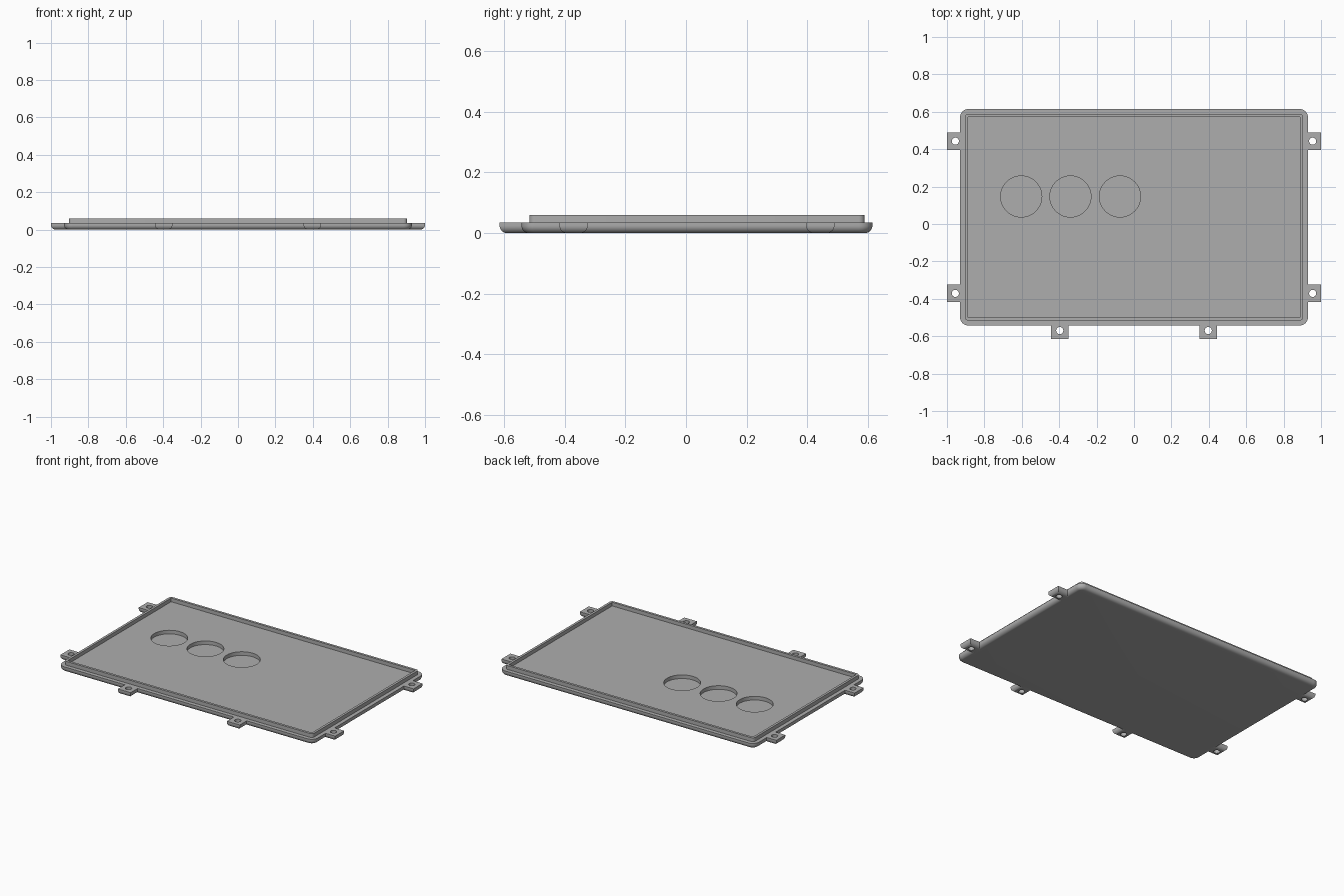
import bpy, bmesh, math
from mathutils import Matrix, Vector

if "Cube" in bpy.data.objects:
    bpy.data.objects.remove(bpy.data.objects["Cube"])

TOP, FLOOR, RIM, FILLET = 0.035, 0.036, 0.06, 0.025

grey = bpy.data.materials.new("plain_grey")
grey.use_nodes = True
COLOR = (0.42, 0.42, 0.42, 1)
grey.diffuse_color = COLOR
grey.node_tree.nodes["Principled BSDF"].inputs["Base Color"].default_value = COLOR


def make_object(name, bm):
    bmesh.ops.recalc_face_normals(bm, faces=bm.faces)
    mesh = bpy.data.meshes.new(name)
    bm.to_mesh(mesh)
    bm.free()
    mesh.materials.append(grey)
    ob = bpy.data.objects.new(name, mesh)
    bpy.context.collection.objects.link(ob)
    return ob


def smooth(ob):
    bpy.ops.object.select_all(action="DESELECT")
    ob.select_set(True)
    bpy.context.view_layer.objects.active = ob
    bpy.ops.object.shade_smooth_by_angle(angle=math.radians(35))


def rounded_loop(bm, x, y0, y1, radius, z, steps=8):
    """Ring of vertices around a rectangle with rounded corners."""
    corners = [(1, 1, 0), (-1, 1, 90), (-1, -1, 180), (1, -1, 270)]
    ring = []
    for sx, sy, start in corners:
        cx = sx * (x - radius)
        cy = y1 - radius if sy > 0 else y0 + radius
        for i in range(steps + 1):
            a = math.radians(start + 90 * i / steps)
            ring.append(bm.verts.new((cx + radius * math.cos(a),
                                      cy + radius * math.sin(a), z)))
    return ring


def cylinder_cutter(name, x, y, radius, z0, z1):
    bm = bmesh.new()
    bmesh.ops.create_cone(bm, cap_ends=True, segments=48, radius1=radius,
                          radius2=radius, depth=z1 - z0,
                          matrix=Matrix.Translation((x, y, (z0 + z1) / 2)))
    ob = make_object(name, bm)
    ob.hide_render = True
    ob.hide_set(True)
    return ob


def cut(ob, cutter):
    mod = ob.modifiers.new("hole", "BOOLEAN")
    mod.operation = "DIFFERENCE"
    mod.solver = "EXACT"
    mod.object = cutter
    bpy.context.view_layer.objects.active = ob
    bpy.ops.object.modifier_apply(modifier=mod.name)
    bpy.data.objects.remove(cutter)


# Lid plate: filleted underside, ledge, raised rim and recessed floor
bm = bmesh.new()
rings = []
for i in range(9):
    a = math.pi / 2 * i / 8
    inset = FILLET * (1 - math.sin(a))
    rings.append(rounded_loop(bm, 0.93 - inset, -0.543 + inset, 0.615 - inset,
                              0.045 - inset, FILLET * (1 - math.cos(a))))
rings.append(rounded_loop(bm, 0.93, -0.543, 0.615, 0.045, TOP))
rings.append(rounded_loop(bm, 0.904, -0.517, 0.589, 0.019, TOP))
rings.append(rounded_loop(bm, 0.904, -0.517, 0.589, 0.019, RIM))
rings.append(rounded_loop(bm, 0.888, -0.501, 0.573, 0.005, RIM))
rings.append(rounded_loop(bm, 0.888, -0.501, 0.573, 0.005, FLOOR))
for low, high in zip(rings, rings[1:]):
    for i in range(len(low)):
        j = (i + 1) % len(low)
        bm.faces.new((low[i], low[j], high[j], high[i]))
bm.faces.new(rings[0])
bm.faces.new(rings[-1])
lid = make_object("lid_plate", bm)

# Three round pockets in the floor
for x in (-0.603, -0.34, -0.075):
    cut(lid, cylinder_cutter("pocket_cutter", x, 0.147, 0.11, 0.012, 0.1))
smooth(lid)


def mounting_tab(name, x, y, angle):
    """Tab pointing along its local +x, with its outer end at (x, y)."""
    place = Matrix.Translation((x, y, 0)) @ Matrix.Rotation(angle, 4, "Z")
    bm = bmesh.new()
    bmesh.ops.create_cube(bm, size=1, matrix=Matrix.Translation((-0.05, 0, TOP / 2))
                          @ Matrix.Diagonal((0.1, 0.093, TOP, 1)))
    # Round the lower edges, except at the end buried in the plate
    edges = [e for e in bm.edges
             if all(v.co.z < 0.01 for v in e.verts)
             and any(v.co.x > -0.01 for v in e.verts)]
    bmesh.ops.bevel(bm, geom=edges, offset=FILLET, segments=8, profile=0.5,
                    affect="EDGES")
    bmesh.ops.transform(bm, matrix=place, verts=bm.verts)
    tab = make_object(name, bm)
    hole = place @ Vector((-0.045, 0, 0))
    cut(tab, cylinder_cutter("screw_hole_cutter", hole.x, hole.y, 0.019, -0.1, 0.1))
    smooth(tab)


# Side tabs and front tabs
for side, sx, angle in (("left", 1, 0), ("right", -1, math.pi)):
    mounting_tab(side + "_back_tab", sx, 0.443, angle)
    mounting_tab(side + "_front_tab", sx, -0.371, angle)
    mounting_tab("front_" + side + "_tab", sx * 0.397, -0.615, -math.pi / 2)
